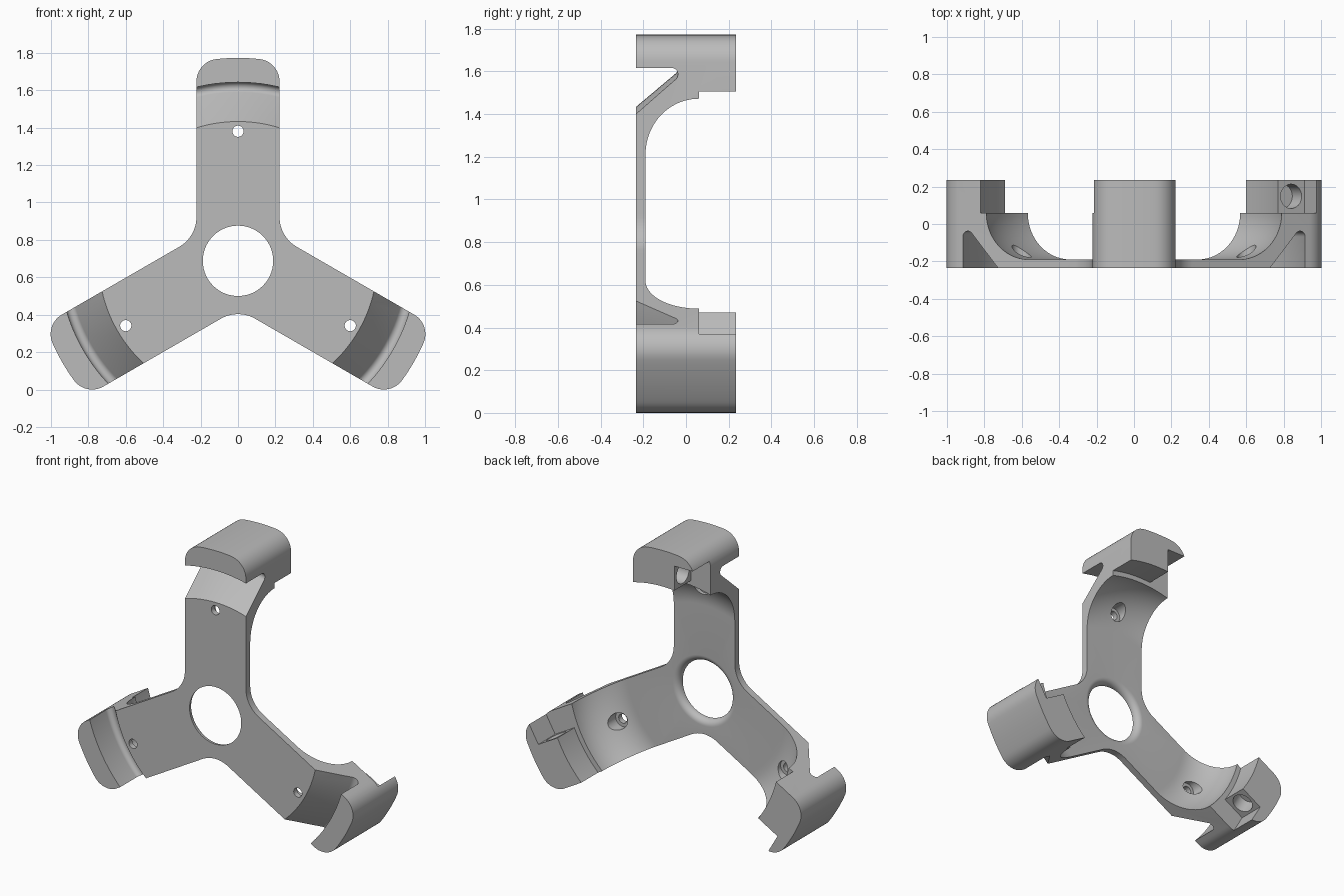
import bpy, bmesh, math
from math import sin, cos, radians, tau
from mathutils import Matrix, Vector

HUB = 0.688       # height of the hub axis
HALF = 0.222      # half width of an arm
TIP = 1.085       # outer radius
ARMS = [radians(a) for a in (0, 120, 240)]

cube = bpy.data.objects.get("Cube")
if cube:
    bpy.data.objects.remove(cube, do_unlink=True)

grey = bpy.data.materials.new("light_grey")
grey.use_nodes = True
grey.diffuse_color = (0.5, 0.5, 0.5, 1)
grey.node_tree.nodes["Principled BSDF"].inputs["Base Color"].default_value = (0.5, 0.5, 0.5, 1)


def arc(cx, cy, r, start, end, n):
    return [(cx + r * cos(radians(start + (end - start) * i / n)),
             cy + r * sin(radians(start + (end - start) * i / n))) for i in range(n + 1)]


def finish(bm, name):
    bmesh.ops.recalc_face_normals(bm, faces=bm.faces)
    mesh = bpy.data.meshes.new(name)
    bm.to_mesh(mesh)
    bm.free()
    mesh.materials.append(grey)
    obj = bpy.data.objects.new(name, mesh)
    obj.location.z = HUB
    bpy.context.collection.objects.link(obj)
    return obj


def apply_boolean(target, cutter, operation):
    cutter.hide_render = True
    mod = target.modifiers.new("cut", 'BOOLEAN')
    mod.object, mod.operation, mod.solver = cutter, operation, 'EXACT'
    bpy.context.view_layer.objects.active = target
    bpy.ops.object.modifier_apply(modifier=mod.name)
    bpy.data.objects.remove(cutter, do_unlink=True)


def on_each_arm(name, add):
    """Repeat a cutter, described on the upright arm, around the hub."""
    bm = bmesh.new()
    for angle in ARMS:
        add(bm, Matrix.Rotation(-angle, 4, 'Y'))
    return finish(bm, name)


def cylinder(radius, a, b):
    a, b = Vector(a), Vector(b)
    turn = (b - a).to_track_quat('Z', 'Y').to_matrix().to_4x4()

    def add(bm, rot):
        bmesh.ops.create_cone(bm, cap_ends=True, segments=40, radius1=radius, radius2=radius,
                              depth=(b - a).length,
                              matrix=rot @ Matrix.Translation((a + b) / 2) @ turn)
    return add


def box(low, high):
    low, high = Vector(low), Vector(high)

    def add(bm, rot):
        bmesh.ops.create_cube(bm, size=1, matrix=rot @ Matrix.Translation((low + high) / 2)
                              @ Matrix.Diagonal((high - low).to_4d()))
    return add


# Radial section (radius, y): plate, sloped groove, rim, cove and rounded hub hole
section = [(0.745, -0.235)]
section += arc(0.925, -0.068, 0.03, 140, 0, 12)
section += [(0.955, -0.235), (1.2, -0.235), (1.2, 0.235), (0.848, 0.235), (0.848, 0.06)]
section += arc(0.565, 0.06, 0.25, 0, -90, 20)
section += arc(0.23, -0.232, 0.042, 90, 180, 8)
section += [(0.188, -0.235)]

bm = bmesh.new()
steps = 144
rings = [[bm.verts.new((r * cos(tau * i / steps), y, r * sin(tau * i / steps)))
          for r, y in section] for i in range(steps)]
for i, ring in enumerate(rings):
    after = rings[(i + 1) % steps]
    for j in range(len(section)):
        k = (j + 1) % len(section)
        bm.faces.new((ring[j], ring[k], after[k], after[j]))
bracket = finish(bm, "three_arm_bracket")

# Three-armed outline with rounded tips and filleted valleys
corner, fillet = 0.12, 0.185
cx = HALF - corner
cz = math.sqrt((TIP - corner) ** 2 - cx ** 2)
lean = math.degrees(math.atan2(cz, cx))
valley = (HALF + fillet) / sin(radians(60))
arm = arc(cx, cz, corner, 0, lean, 10)
arm += arc(0, 0, TIP, lean, 180 - lean, 8)[1:-1]
arm += arc(-cx, cz, corner, 180 - lean, 180, 10)
arm += arc(-HALF - fillet, valley / 2, fillet, 0, -60, 12)
bm = bmesh.new()
verts = [bm.verts.new((x * cos(a) - z * sin(a), -0.5, x * sin(a) + z * cos(a)))
         for a in ARMS for x, z in arm]
base = bm.faces.new(verts)
grown = bmesh.ops.extrude_face_region(bm, geom=[base])["geom"]
bmesh.ops.translate(bm, vec=(0, 1, 0),
                    verts=[g for g in grown if isinstance(g, bmesh.types.BMVert)])
apply_boolean(bracket, finish(bm, "outline"), 'INTERSECT')

# Rim recess, blind pocket in the remaining block, screw hole and counterbore
cutters = {
    "recess": box((-0.4, 0.06, 0.7), (-0.08, 0.4, 1.005)),
    "pocket": cylinder(0.065, (-0.2, 0.148, 0.924), (0.02, 0.148, 0.924)),
    "screw_hole": cylinder(0.03, (0, -0.4, 0.693), (0, 0.02, 0.693)),
    "counterbore": cylinder(0.052, (0, -0.2, 0.693), (0, 0.03, 0.693)),
}
for name, add in cutters.items():
    apply_boolean(bracket, on_each_arm(name, add), 'DIFFERENCE')

# Smooth curved faces, keep machined edges crisp
bpy.ops.object.select_all(action='DESELECT')
bracket.select_set(True)
bpy.context.view_layer.objects.active = bracket
bpy.ops.object.shade_smooth_by_angle(angle=radians(25))
